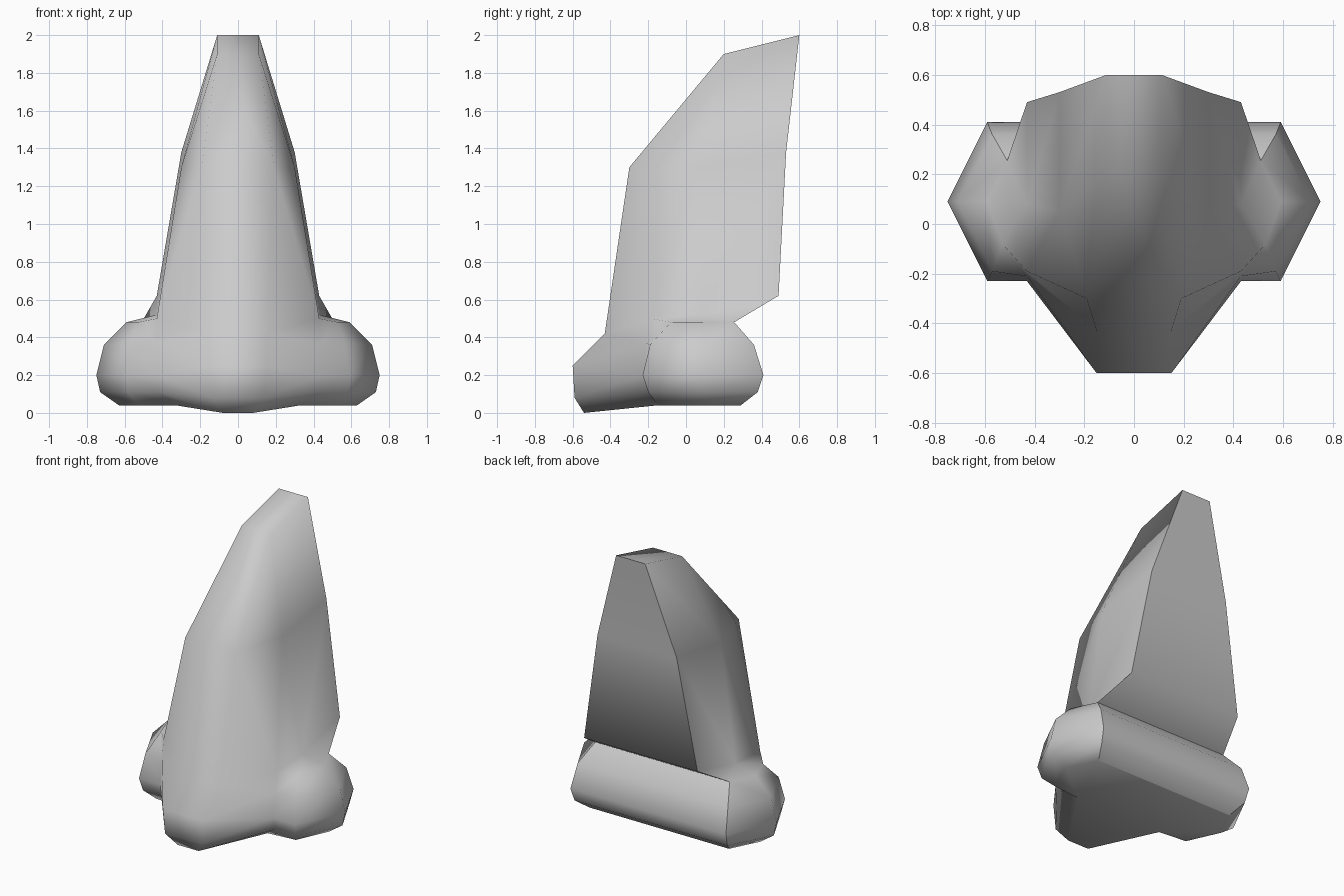
import bpy, bmesh, math

if "Cube" in bpy.data.objects:
    bpy.data.objects.remove(bpy.data.objects["Cube"], do_unlink=True)

# One plain colour for the whole model
grey = bpy.data.materials.new("light_grey")
grey.use_nodes = True
colour = (0.6, 0.6, 0.6, 1)
grey.diffuse_color = colour
grey.node_tree.nodes["Principled BSDF"].inputs["Base Color"].default_value = colour

# Lower half rings, bottom to top: tip, crease, wing front, wing side, wing back
lower = [
    [(.08, -.54, .0), (.33, -.15, .04), (.53, -.13, .04), (.63, .09, .04), (.53, .29, .04)],
    [(.14, -.59, .08), (.42, -.2, .11), (.58, -.2, .11), (.73, .09, .11), (.58, .38, .11)],
    [(.15, -.6, .25), (.43, -.23, .2), (.59, -.23, .2), (.75, .09, .2), (.59, .41, .2)],
    [(.15, -.43, .42), (.43, -.21, .37), (.57, -.19, .36), (.71, .09, .36), (.57, .36, .36)],
]
# Named corners of the wing top and the bridge
upper = {
    "crease": (.43, -.19, .5), "wing_front": (.53, -.08, .48),
    "wing_side": (.59, .09, .48), "wing_back": (.51, .255, .48),
    "hollow": (.43, .08, .52), "rear_low": (.43, .49, .62),
    "ridge_mid": (.19, -.3, 1.3), "cheek": (.3, .05, 1.3), "rear_mid": (.3, .53, 1.38),
    "ridge_top": (.11, .2, 1.9), "rear_top": (.11, .6, 2),
}
# Faces on each side of the bridge
side_faces = [
    "tip crease ridge_mid", "crease hollow cheek ridge_mid",
    "hollow rear_low rear_mid cheek", "ridge_mid cheek ridge_top",
    "cheek rear_mid rear_top ridge_top",
    "crease wing_front hollow", "wing_front wing_side hollow",
    "wing_side wing_back hollow", "wing_back rear_low hollow", "tip crease_low crease",
    "crease_low wing_front_low wing_front crease",
    "wing_front_low wing_side_low wing_side wing_front",
    "wing_side_low wing_back_low wing_back wing_side",
]

bm = bmesh.new()
halves = []
for s in (1, -1):
    rings = [[bm.verts.new((s * x, y, z)) for x, y, z in ring] for ring in lower]
    v = {name: bm.verts.new((s * x, y, z)) for name, (x, y, z) in upper.items()}
    names = ("tip", "crease_low", "wing_front_low", "wing_side_low", "wing_back_low")
    v.update(zip(names, rings[-1]))
    halves.append((rings, v))
    for a, b in zip(rings, rings[1:]):
        for i in range(len(a) - 1):
            bm.faces.new((a[i], a[i + 1], b[i + 1], b[i]))
    for face in side_faces:
        bm.faces.new([v[n] for n in face.split()])

# Strips that cross the middle: front ridge, top, back wall and rear roll
(rings_l, left), (rings_r, right) = halves


def strip(col_l, col_r):
    faces = []
    for i in range(len(col_l) - 1):
        faces.append(bm.faces.new((col_l[i], col_l[i + 1], col_r[i + 1], col_r[i])))
    return faces


spine = ("ridge_mid", "ridge_top", "rear_top")
strip([r[0] for r in rings_l] + [left[n] for n in spine],
      [r[0] for r in rings_r] + [right[n] for n in spine])
wall = ("rear_top", "rear_mid", "rear_low", "wing_back")
back = strip([left[n] for n in wall] + [r[-1] for r in reversed(rings_l)],
             [right[n] for n in wall] + [r[-1] for r in reversed(rings_r)])

# Underside in strips from tip to back
strip(rings_l[0][:2], rings_r[0][:2])
strip([rings_l[0][1], rings_l[0][-1]], [rings_r[0][1], rings_r[0][-1]])
for rings, v in halves:
    bm.faces.new(rings[0][1:])

# Smooth shading, kept sharp around the back and at steep corners
bmesh.ops.recalc_face_normals(bm, faces=bm.faces)
for f in bm.faces:
    f.smooth = True
for e in bm.edges:
    borders_back = len({f in back for f in e.link_faces}) == 2
    e.smooth = not borders_back and e.calc_face_angle(0) < math.radians(75)

mesh = bpy.data.meshes.new("nose")
bm.to_mesh(mesh)
bm.free()
mesh.materials.append(grey)
nose = bpy.data.objects.new("nose", mesh)
bpy.context.collection.objects.link(nose)
